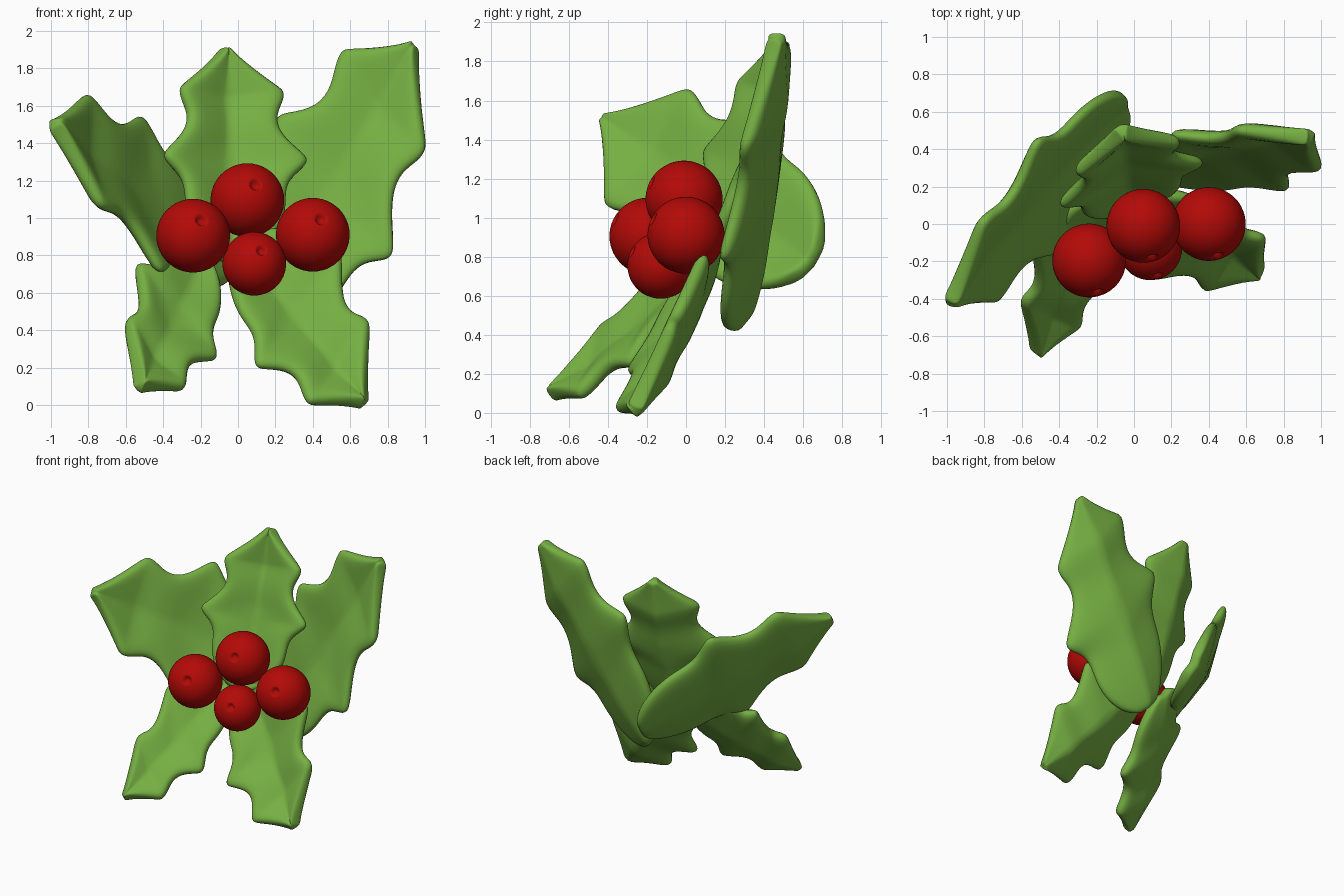
import bpy, bmesh, math
from mathutils import Vector

if "Cube" in bpy.data.objects:
    bpy.data.objects.remove(bpy.data.objects["Cube"])


def material(name, rgb):
    m = bpy.data.materials.new(name)
    m.diffuse_color = (*rgb, 1)
    m.use_nodes = True
    m.node_tree.nodes["Principled BSDF"].inputs["Base Color"].default_value = m.diffuse_color
    return m


green = material("leaf_green", (0.18, 0.43, 0.055))
red = material("berry_red", (0.45, 0.003, 0.002))

# half outline of a leaf from tip to base: (position along rib, share of side width)
OUTLINE = [(1.0, .05), (.97, .11), (.88, .38), (.80, .66), (.775, .74), (.73, .72),
           (.67, .62), (.60, .64), (.53, .80), (.47, .99), (.44, 1.02), (.41, .94),
           (.37, .78), (.31, .70), (.22, .71), (.12, .60), (.04, .40), (0, .15)]


def leaf(name, base, tip, left, right):
    """Leaf between base and tip; left/right are its widest spine points."""
    base, tip, left, right = map(Vector, (base, tip, left, right))
    d = tip - base
    root = base + d * .45
    sides = [left - root, right - root]
    n = d.cross(right - left).normalized()
    if n.y > 0:
        n = -n
    bm = bmesh.new()
    crease = bm.edges.layers.float.new("crease_edge")
    rows = []
    for u, s in OUTLINE:
        row = []
        for side, f in ((0, 1), (0, .5), (0, 0), (1, .5), (1, 1)):
            fold = (-.07 + .085 * f) * min(1, s * 1.3)   # rib lies deeper than the rim
            row.append(bm.verts.new(base + d * u + sides[side] * (s * f) + n * fold))
        rows.append(row)
    for a, b in zip(rows, rows[1:]):
        for i in range(4):
            bm.faces.new((a[i], a[i + 1], b[i + 1], b[i]))
        bm.edges.get((a[2], b[2]))[crease] = .85
    bmesh.ops.recalc_face_normals(bm, faces=bm.faces)
    for f in bm.faces:
        f.smooth = True
    me = bpy.data.meshes.new(name)
    bm.to_mesh(me)
    bm.free()
    me.materials.append(green)
    ob = bpy.data.objects.new(name, me)
    bpy.context.collection.objects.link(ob)
    sol = ob.modifiers.new("thickness", 'SOLIDIFY')
    sol.thickness = .09
    sol.offset = 0
    sub = ob.modifiers.new("smooth", 'SUBSURF')
    sub.levels = sub.render_levels = 2


def berry(name, centre, r):
    """Sphere with a small dimple facing forward and up."""
    bm = bmesh.new()
    bmesh.ops.create_uvsphere(bm, u_segments=40, v_segments=72, radius=r)
    for v in bm.verts:
        t = math.acos(max(-1, min(1, v.co.z / r)))
        if t < .17:
            v.co *= 1 - .16 * (1 - (t / .18) ** 2) ** .5
    for f in bm.faces:
        f.smooth = True
    me = bpy.data.meshes.new(name)
    bm.to_mesh(me)
    bm.free()
    me.materials.append(red)
    ob = bpy.data.objects.new(name, me)
    ob.location = centre
    ob.rotation_euler = Vector((.23, -.87, .43)).to_track_quat('Z', 'Y').to_euler()
    bpy.context.collection.objects.link(ob)


# leaves
leaf("leaf_top", (-.02, .09, .77), (-.06, .49, 1.91), (-.40, .11, 1.34), (.37, .34, 1.31))
leaf("leaf_upper_right", (.10, .27, .49), (.94, .46, 1.93), (.21, .49, 1.54), (.83, .20, .80))
leaf("leaf_upper_left", (-.03, .64, .77), (-.98, -.43, 1.51), (-.53, .45, 1.54), (-.43, -.15, .71))
leaf("leaf_lower_left", (-.17, .12, .80), (-.52, -.70, .10), (-.55, -.11, .74), (-.12, -.28, .24))
leaf("leaf_lower_right", (.01, .12, .85), (.68, -.27, .015), (.10, -.28, .20), (.55, .10, .80))

# berries
berry("berry_top", (.05, -.01, 1.095), .197)
berry("berry_left", (-.24, -.195, .905), .197)
berry("berry_right", (.40, 0, .91), .197)
berry("berry_bottom", (.087, -.13, .755), .17)
